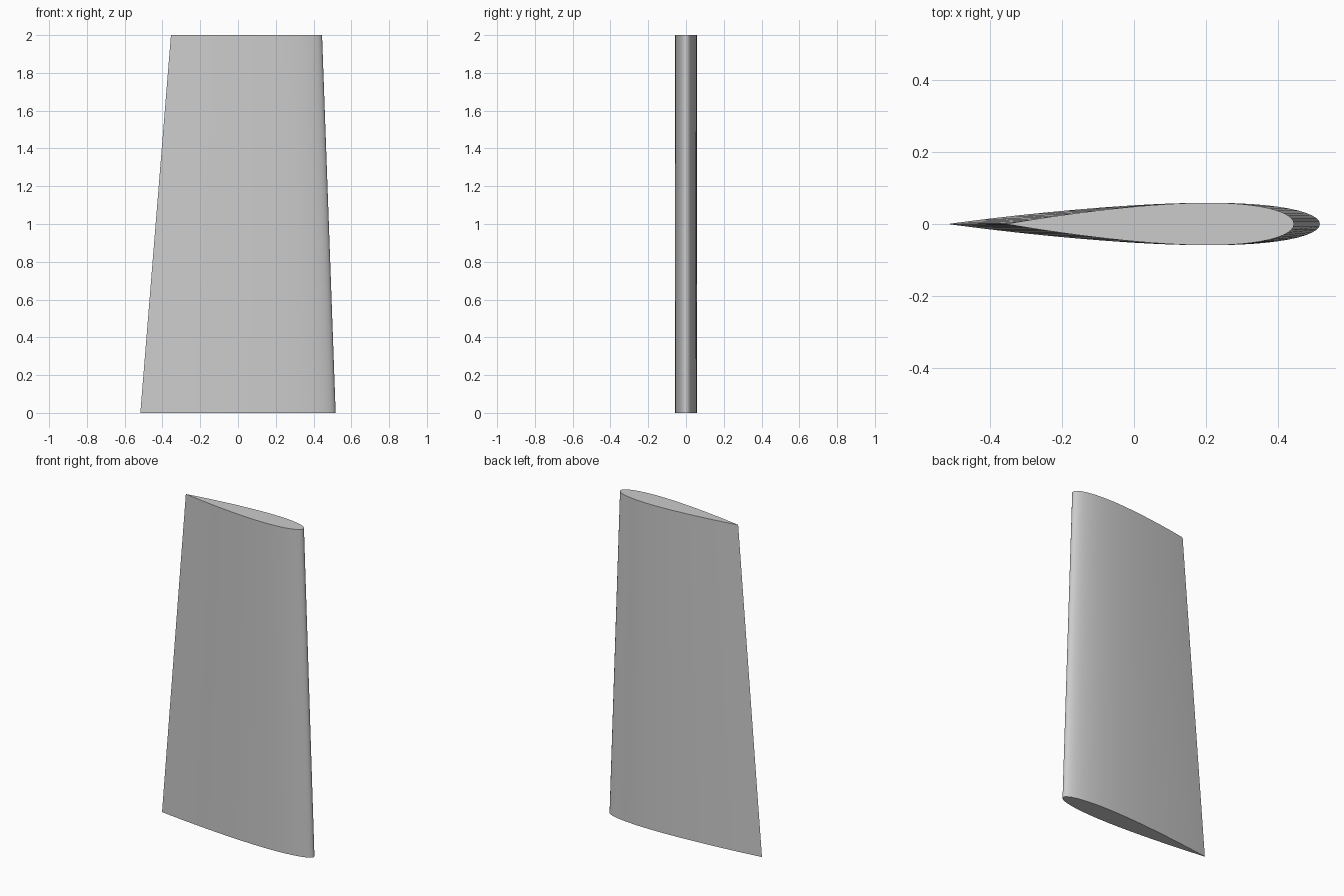
import bpy, bmesh, math

if "Cube" in bpy.data.objects:
    bpy.data.objects.remove(bpy.data.objects["Cube"])

# Plain grey material
grey = bpy.data.materials.new("light_grey")
grey.use_nodes = True
colour = (0.6, 0.6, 0.6, 1)
grey.diffuse_color = colour
grey.node_tree.nodes["Principled BSDF"].inputs["Base Color"].default_value = colour

STEPS = 32
HALF_THICKNESS = 0.059


def half_height(t):
    """Symmetric airfoil thickness along the chord, scaled to peak at 1."""
    return 10 * (0.2969 * math.sqrt(t) - 0.126 * t - 0.3516 * t**2
                 + 0.2843 * t**3 - 0.1036 * t**4)


def section(bm, nose, tail, z):
    """Closed airfoil loop: tail, back side, nose, front side."""
    ring = []
    for i in range(2 * STEPS):
        angle = math.pi * i / STEPS
        t = (1 + math.cos(angle)) / 2
        side = 1 if i < STEPS else -1
        y = 0 if i % STEPS == 0 else side * HALF_THICKNESS * half_height(t)
        ring.append(bm.verts.new((nose + (tail - nose) * t, y, z)))
    return ring


# Tapered wing: loft between root and tip sections, then cap both ends
bm = bmesh.new()
root = section(bm, 0.517, -0.517, 0)
tip = section(bm, 0.445, -0.355, 2)
for i in range(len(root)):
    j = (i + 1) % len(root)
    bm.faces.new((root[i], root[j], tip[j], tip[i]))
bm.faces.new(root)
bm.faces.new(tip)
bmesh.ops.recalc_face_normals(bm, faces=bm.faces)

mesh = bpy.data.meshes.new("wing")
bm.to_mesh(mesh)
bm.free()
mesh.materials.append(grey)
wing = bpy.data.objects.new("wing", mesh)
bpy.context.collection.objects.link(wing)

# Smooth skin with crisp caps
bpy.ops.object.select_all(action="DESELECT")
wing.select_set(True)
bpy.context.view_layer.objects.active = wing
bpy.ops.object.shade_smooth_by_angle(angle=math.radians(30))
